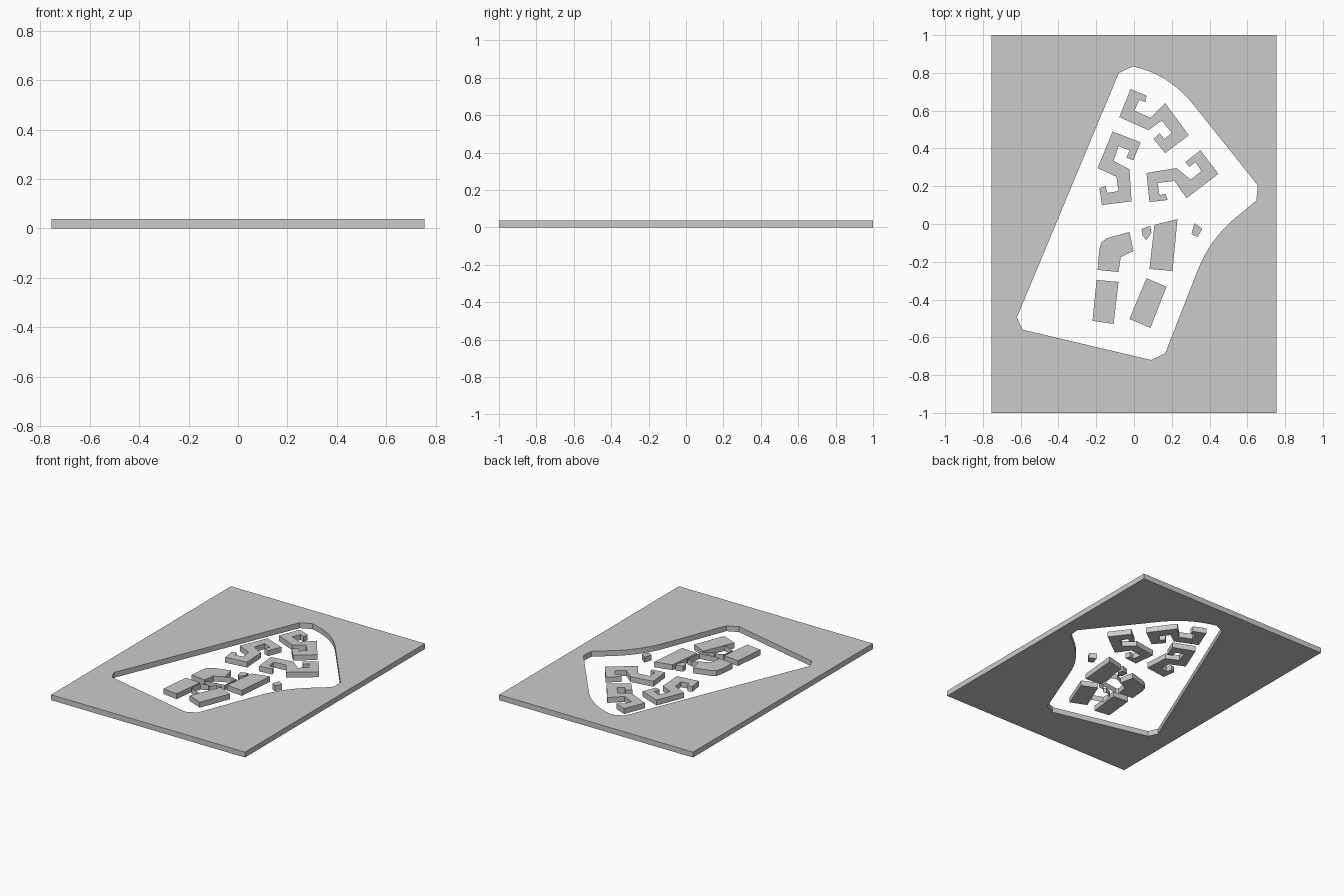
import bpy, bmesh
from mathutils import Vector

if "Cube" in bpy.data.objects:
    bpy.data.objects.remove(bpy.data.objects["Cube"])

H = 0.038  # common height of plate and blocks


def finish(bm, name):
    mesh = bpy.data.meshes.new(name)
    bm.to_mesh(mesh)
    bm.free()
    obj = bpy.data.objects.new(name, mesh)
    bpy.context.collection.objects.link(obj)
    return obj


def slab(name, *loops):
    """Extrude an outline; any further loops become holes."""
    bm = bmesh.new()
    edges = []
    for pts in loops:
        vs = [bm.verts.new((x, y, 0)) for x, y in pts]
        edges += [bm.edges.new((a, b)) for a, b in zip(vs, vs[1:] + vs[:1])]
    bmesh.ops.triangle_fill(bm, edges=edges, use_beauty=True)
    res = bmesh.ops.extrude_face_region(bm, geom=bm.faces[:], use_keep_orig=True)
    top = [g for g in res["geom"] if isinstance(g, bmesh.types.BMVert)]
    bmesh.ops.translate(bm, verts=top, vec=(0, 0, H))
    bmesh.ops.recalc_face_normals(bm, faces=bm.faces[:])
    return finish(bm, name)


def screen(name, pts):
    """Thin upright wall along an open path."""
    bm = bmesh.new()
    rows = [[bm.verts.new((x, y, z)) for x, y in pts] for z in (0, H)]
    for i in range(len(pts) - 1):
        bm.faces.new((rows[0][i], rows[0][i + 1], rows[1][i + 1], rows[1][i]))
    return finish(bm, name)


def bend(a, c, b, n=8):
    """Quadratic curve from a to b pulled towards c."""
    a, b, c = Vector(a), Vector(b), Vector(c)
    return [tuple(a * (1 - t) ** 2 + c * 2 * t * (1 - t) + b * t * t)
            for t in (i / n for i in range(n + 1))]


# Surrounding plate with the site cut out
site = [(-.08, .80)]
site += bend((-.005, .834), (.175, .795), (.30, .65))
site += [(.655, .205), (.648, .125)]
site += bend((.54, .035), (.40, -.08), (.335, -.25))
site += [(.165, -.685), (.09, -.72), (-.588, -.56), (-.62, -.495)]
slab("site_plate", [(-.755, -1), (.755, -1), (.755, 1), (-.755, 1)], site)

# Three winding courtyard blocks
slab("courtyard_block_north", [
    (-.018, .714), (.066, .68), (.06, .645), (.027, .657), (.003, .60),
    (.087, .562), (.165, .64), (.29, .47), (.165, .375), (.103, .45),
    (.135, .48), (.16, .45), (.2, .482), (.147, .547), (.077, .497), (-.078, .566)])
slab("courtyard_block_west", [
    (-.113, .49), (.035, .432), (-.003, .338), (-.04, .35), (-.024, .39),
    (-.082, .413), (-.108, .333), (-.024, .29), (-.013, .12), (-.17, .10),
    (-.183, .19), (-.15, .2), (-.14, .164), (-.082, .175), (-.093, .25), (-.193, .296)])
slab("courtyard_block_east", [
    (.066, .27), (.225, .296), (.30, .235), (.357, .28), (.325, .328),
    (.293, .302), (.272, .328), (.352, .391), (.447, .265), (.278, .137),
    (.214, .228), (.125, .217), (.135, .153), (.167, .159), (.178, .127), (.082, .116)])

# Solid blocks in the southern group
slab("corner_block", [
    (-.024, -.042), (-.14, -.074), (-.172, -.095), (-.183, -.132), (-.193, -.243),
    (-.082, -.254), (-.07, -.175), (-.003, -.143)])
slab("tall_plan_block", [(.108, -.005), (.23, .026), (.204, -.249), (.082, -.238)])
slab("southwest_block", [(-.198, -.296), (-.082, -.307), (-.108, -.529), (-.22, -.513)])
slab("southeast_block", [(.066, -.286), (.172, -.333), (.087, -.55), (-.024, -.503)])

# Two small pavilions
slab("pavilion_centre", [(.04, -.026), (.087, -.01), (.092, -.048), (.066, -.085), (.045, -.063)])
slab("pavilion_east", [(.32, .005), (.362, -.026), (.336, -.069), (.304, -.053)])

# Thin open walls around the two inner yards
screen("yard_wall_north", [(-.003, -.143), (.04, -.122), (.082, -.132),
                           (.066, -.243), (-.07, -.265), (-.082, -.254)])
screen("yard_wall_south", [(.066, -.275), (.03, -.28), (-.003, -.312), (-.02, -.302),
                           (-.066, -.323), (-.082, -.37), (-.077, -.407), (.003, -.434)])
